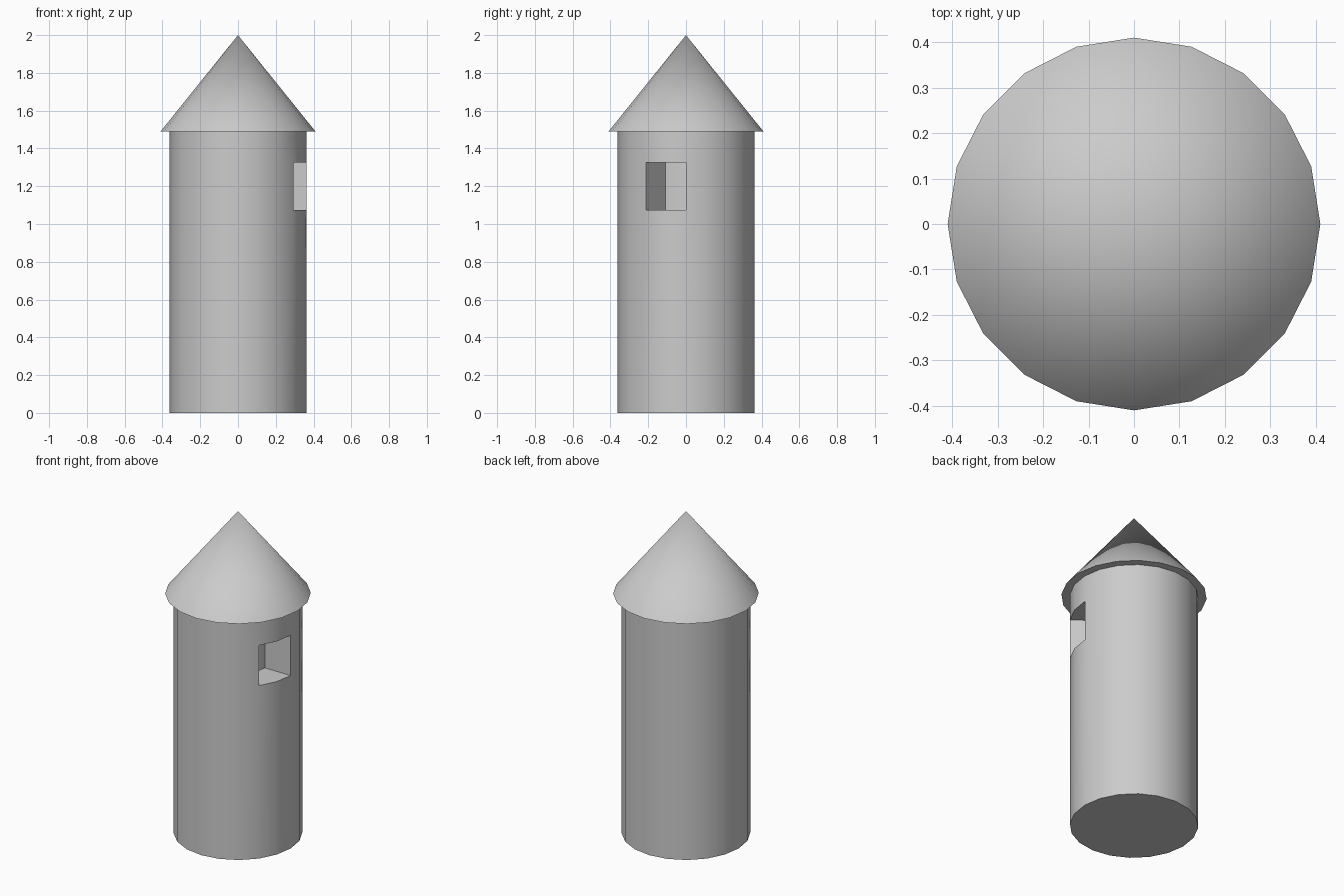
import bpy, bmesh, math
from mathutils import Vector

if "Cube" in bpy.data.objects:
    bpy.data.objects.remove(bpy.data.objects["Cube"])

SIDES = 20


def lathe(bm, profile):
    """Skin rings of (radius, z); radius 0 makes a single tip vertex."""
    rings = []
    for r, z in profile:
        n = SIDES if r > 0 else 1
        rings.append([bm.verts.new((r * math.cos(2 * math.pi * i / SIDES),
                                    r * math.sin(2 * math.pi * i / SIDES), z))
                      for i in range(n)])
    for lo, hi in zip(rings, rings[1:]):
        for i in range(SIDES):
            j = (i + 1) % SIDES
            if len(hi) == 1:
                bm.faces.new((lo[i], lo[j], hi[0]))
            else:
                bm.faces.new((lo[i], lo[j], hi[j], hi[i]))
    return rings


def finish(bm, name, angle):
    mesh = bpy.data.meshes.new(name)
    bm.to_mesh(mesh)
    bm.free()
    ob = bpy.data.objects.new(name, mesh)
    bpy.context.collection.objects.link(ob)
    bpy.ops.object.select_all(action='DESELECT')
    ob.select_set(True)
    bpy.context.view_layer.objects.active = ob
    bpy.ops.object.shade_smooth_by_angle(angle=math.radians(angle))


# Tower wall with a closed base
bm = bmesh.new()
rings = lathe(bm, [(0.362, 0), (0.362, 1.075), (0.362, 1.325), (0.362, 1.49)])
bm.faces.new(rings[0][::-1])

# Window: two wall panels pushed in towards the tower axis
window = []
for f in bm.faces:
    c = f.calc_center_median()
    if 1.1 < c.z < 1.3 and c.x > 0 and -0.2 < c.y < 0:
        window.append(f)
res = bmesh.ops.extrude_face_region(bm, geom=window)
inner = [v for v in res["geom"] if isinstance(v, bmesh.types.BMVert)]
bmesh.ops.scale(bm, vec=Vector((0.51, 0.51, 1)), verts=inner)
left = [f for f in window if f.is_valid]
if left:
    bmesh.ops.delete(bm, geom=left, context='FACES_ONLY')
finish(bm, "tower_wall", 30)

# Conical roof with a flat overhang underneath
bm = bmesh.new()
lathe(bm, [(0.362, 1.49), (0.41, 1.49), (0, 2.0)])
finish(bm, "roof", 40)
